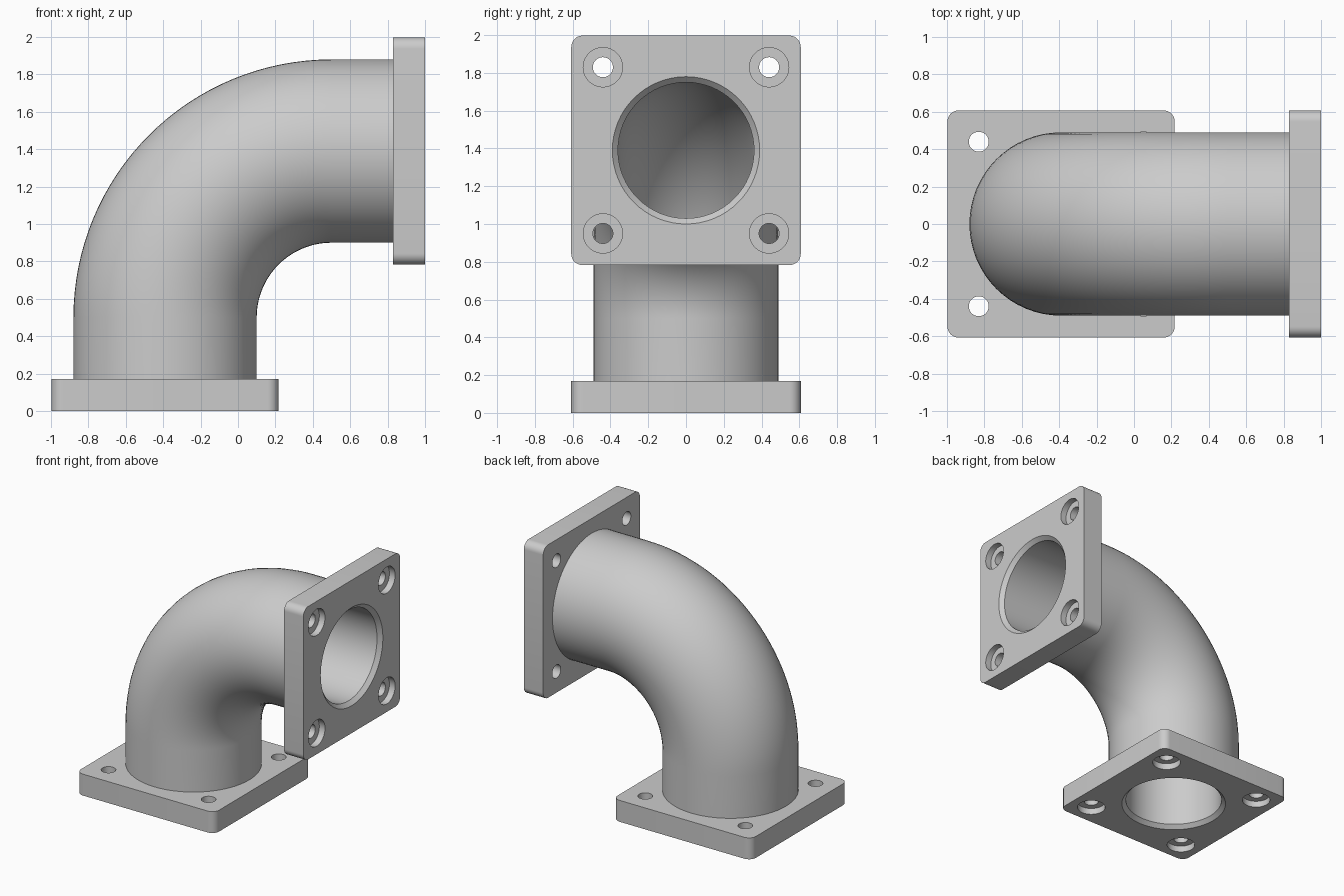
import bpy, bmesh, math
from mathutils import Matrix, Vector

if "Cube" in bpy.data.objects:
    bpy.data.objects.remove(bpy.data.objects["Cube"])

SEGMENTS = 64
FLANGE, THICK, CORNER = 1.215, 0.17, 0.06     # flange plate
OUTER, BORE, MOUTH = 0.49, 0.36, 0.39         # pipe radii and chamfered mouth
BEND, BEND_CENTRE = 0.89, Vector((0.5, 0, 0.5))
AXIS_X, AXIS_Z = -0.39, 1.39                  # pipe axes
BOLT, HOLE, SINK, SINK_DEPTH = 0.44, 0.053, 0.104, 0.05

metal = bpy.data.materials.new("grey_metal")
metal.use_nodes = True
metal.diffuse_color = (0.6, 0.6, 0.6, 1)
metal.node_tree.nodes["Principled BSDF"].inputs["Base Color"].default_value = (0.6, 0.6, 0.6, 1)


def add_object(name, bm):
    bmesh.ops.recalc_face_normals(bm, faces=bm.faces)
    mesh = bpy.data.meshes.new(name)
    bm.to_mesh(mesh)
    bm.free()
    mesh.materials.append(metal)
    obj = bpy.data.objects.new(name, mesh)
    bpy.context.collection.objects.link(obj)
    return obj


def smooth(obj):
    bpy.ops.object.select_all(action="DESELECT")
    obj.select_set(True)
    bpy.context.view_layer.objects.active = obj
    bpy.ops.object.shade_smooth_by_angle(angle=math.radians(30))


def ring(bm, matrix, radius):
    angles = [2 * math.pi * i / SEGMENTS for i in range(SEGMENTS)]
    return [bm.verts.new(matrix @ Vector((radius * math.cos(a), radius * math.sin(a), 0)))
            for a in angles]


def skin(bm, rings):
    for low, high in zip(rings, rings[1:]):
        for i in range(SEGMENTS):
            j = (i + 1) % SEGMENTS
            bm.faces.new((low[i], low[j], high[j], high[i]))


def drill(bm, x, y, profile):
    """Solid of revolution from (radius, height) pairs."""
    rings = [ring(bm, Matrix.Translation((x, y, z)), r) for r, z in profile]
    skin(bm, rings)
    bm.faces.new(rings[0])
    bm.faces.new(rings[-1])


def make_flange(name, matrix):
    # Square plate with rounded corners, mating face on local z = 0
    bm = bmesh.new()
    bmesh.ops.create_cube(bm, size=1, matrix=Matrix.Translation((0, 0, THICK / 2))
                          @ Matrix.Diagonal((FLANGE, FLANGE, THICK, 1)))
    corners = [e for e in bm.edges if abs(e.verts[0].co.z - e.verts[1].co.z) > THICK / 2]
    bmesh.ops.bevel(bm, geom=corners, offset=CORNER, segments=8, profile=0.5, affect="EDGES")
    plate = add_object(name, bm)

    # Chamfered bore and four counterbored bolt holes
    bm = bmesh.new()
    lip = MOUTH - BORE
    drill(bm, 0, 0, [(MOUTH + lip, -lip), (BORE, lip), (BORE, THICK + 0.1)])
    for x in (-BOLT, BOLT):
        for y in (-BOLT, BOLT):
            drill(bm, x, y, [(SINK, -0.1), (SINK, SINK_DEPTH),
                             (HOLE, SINK_DEPTH), (HOLE, THICK + 0.1)])
    cutter = add_object(name + "_cutter", bm)
    cutter.hide_render = True

    cut = plate.modifiers.new("holes", "BOOLEAN")
    cut.operation, cut.solver, cut.object = "DIFFERENCE", "EXACT", cutter
    bpy.context.view_layer.objects.active = plate
    bpy.ops.object.modifier_apply(modifier=cut.name)
    bpy.data.objects.remove(cutter)
    plate.data.transform(matrix)
    smooth(plate)


make_flange("bottom_flange", Matrix.Translation((AXIS_X, 0, 0)))
make_flange("side_flange", Matrix.Translation((1, 0, AXIS_Z)) @ Matrix.Rotation(-math.pi / 2, 4, "Y"))

# Elbow pipe: straight, quarter bend, straight
frames = [Matrix.Translation((AXIS_X, 0, THICK))]
STEPS = 32
for k in range(STEPS + 1):
    frames.append(Matrix.Translation(BEND_CENTRE)
                  @ Matrix.Rotation(math.pi / 2 * k / STEPS, 4, "Y")
                  @ Matrix.Translation((-BEND, 0, 0)))
frames.append(Matrix.Translation((1 - THICK, 0, AXIS_Z)) @ Matrix.Rotation(math.pi / 2, 4, "Y"))

bm = bmesh.new()
outside = [ring(bm, f, OUTER) for f in frames]
inside = [ring(bm, f, BORE) for f in reversed(frames)]
skin(bm, outside + inside + outside[:1])
smooth(add_object("elbow_pipe", bm))
